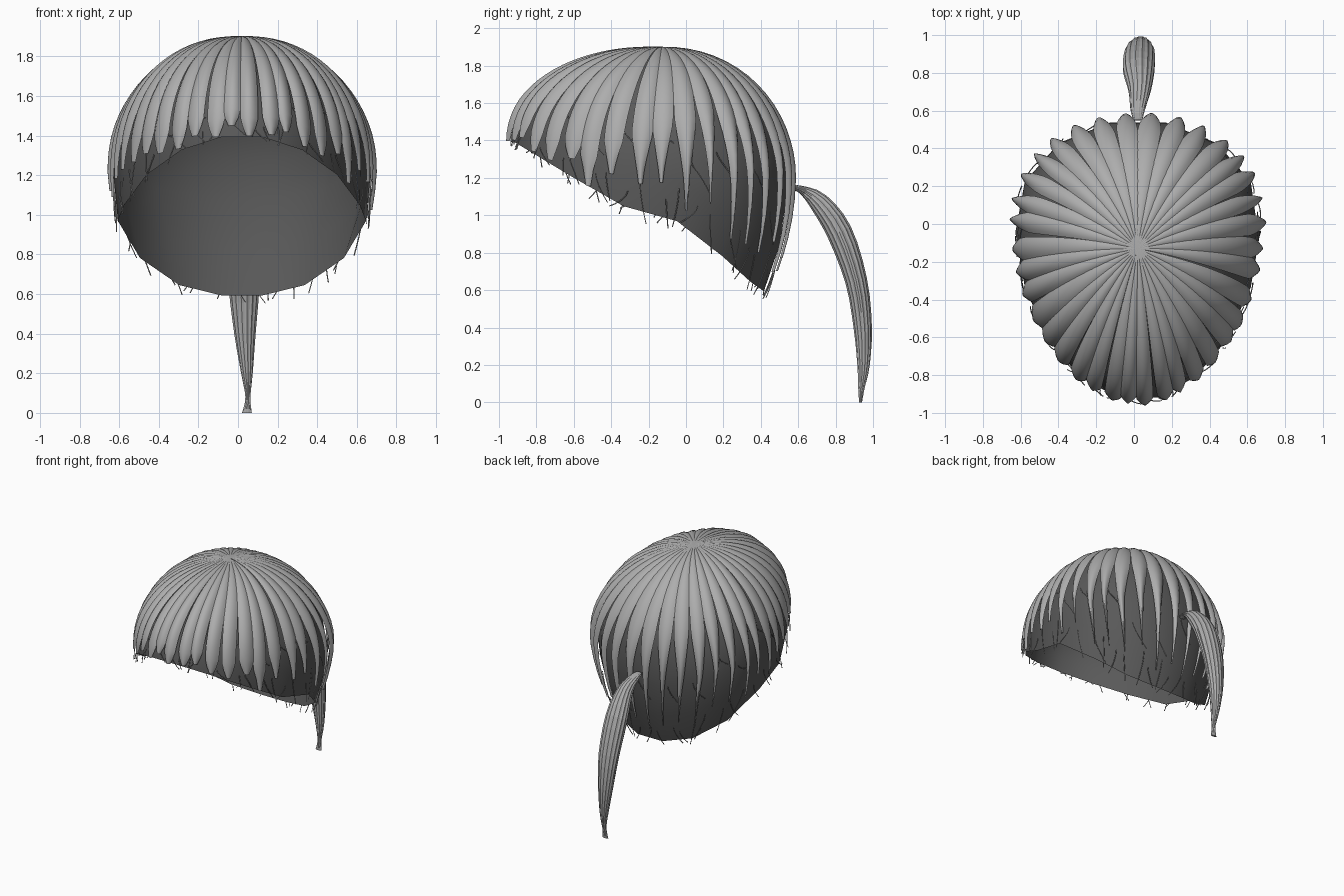
import bpy, bmesh, math, random
from mathutils import Vector

random.seed(4)
if "Cube" in bpy.data.objects:
    bpy.data.objects.remove(bpy.data.objects["Cube"], do_unlink=True)


def material(name, grey):
    m = bpy.data.materials.new(name)
    m.use_nodes = True
    m.diffuse_color = (grey, grey, grey, 1)
    bsdf = m.node_tree.nodes["Principled BSDF"]
    bsdf.inputs["Base Color"].default_value = (grey, grey, grey, 1)
    bsdf.inputs["Roughness"].default_value = 0.8
    return m


hair_grey = material("hair grey", 0.42)
cap_grey = material("dark cap grey", 0.1)


def scalp(phi, theta, k):
    """Point on the egg-shaped head; k scales it outward."""
    power = 0.96 + 0.055 * math.sin(phi)
    s = max(math.sin(theta), 0) ** power
    c = math.copysign(abs(math.cos(theta)) ** power, math.cos(theta))
    dy = 0.77 * k * s * math.sin(phi)
    egg = 0.2 if dy < 0 else 0.35 + 0.5 * min(c, 0)
    x = 0.02 + 0.65 * k * s * math.cos(phi) * (1 + egg * dy)
    y = -0.19 + dy + 0.06 * max(c, 0) ** 2
    waist = 1.2 + 0.15 * max(0, -math.sin(phi)) ** 2
    height = (1.2 + 0.712 * k - waist) if c > 0 else 1.1
    return Vector((x, y, waist + height * c))


def rim_angle(phi):
    """Angle at which the slanted rim, raised over the ears, cuts the head."""
    lo, hi = 0.5, 3.0
    for _ in range(30):
        mid = (lo + hi) / 2
        p = scalp(phi, mid, 0.97)
        rim = 1.41 - 0.6 * (p.y + 0.95) + 0.11 * math.exp(-((p.y - 0.02) / 0.22) ** 2)
        if p.z > rim:
            lo = mid
        else:
            hi = mid
    return lo


def grid_mesh(name, rows, mat, closed=False, caps=False):
    """Skin a list of equal-length point rows."""
    bm = bmesh.new()
    vs = [[bm.verts.new(p) for p in row] for row in rows]
    n = len(rows[0])
    for a, b in zip(vs, vs[1:]):
        for j in range(n if closed else n - 1):
            q = (j + 1) % n
            bm.faces.new((a[j], b[j], b[q], a[q]))
    if caps:
        bm.faces.new(vs[0])
        bm.faces.new(vs[-1][::-1])
    bmesh.ops.remove_doubles(bm, verts=bm.verts, dist=0.0005)
    if caps:
        bmesh.ops.recalc_face_normals(bm, faces=bm.faces)
    me = bpy.data.meshes.new(name)
    bm.to_mesh(me)
    bm.free()
    me.materials.append(mat)
    ob = bpy.data.objects.new(name, me)
    bpy.context.collection.objects.link(ob)
    for p in me.polygons:
        p.use_smooth = not caps
    return ob


# Open cap under the hair, with a coarse polygonal rim
SIDES, RINGS = 16, 9
phis = [2 * math.pi * (j + 0.5) / SIDES for j in range(SIDES)]
grid_mesh("cap", [[scalp(f, rim_angle(f) * i / RINGS, 0.968) for f in phis]
                  for i in range(RINGS + 1)], cap_grey, closed=True)

# Rounded locks fanning out from the crown: blunt in front, pointed behind
LOCKS, STEPS, ACROSS = 36, 20, 6
for n in range(LOCKS):
    phi = 2 * math.pi * (n + 0.5) / LOCKS + random.uniform(-0.02, 0.02)
    front = min(1, max(0, 0.45 - math.sin(phi)))
    end = rim_angle(phi) * (random.uniform(0.88, 0.96) + 0.05 * front)
    half = math.pi / LOCKS * random.uniform(0.95, 1.1)
    bulge = random.uniform(0.03, 0.045)
    narrowing = random.uniform(0.5, 0.85) - 0.35 * front
    point = 0.45 - 0.33 * front
    rows = []
    for i in range(STEPS + 1):
        t = i / STEPS
        width = (1.15 - narrowing * t * t) * min(1, (1 - t) / point + 0.05 + 0.3 * front)
        row = []
        for j in range(ACROSS + 1):
            u = 2 * j / ACROSS - 1
            lift = bulge * (1 - u * u) * min(1, 1.3 * t) * (1 - 0.5 * t ** 4)
            row.append(scalp(phi + u * half * width, end * t, 0.985 + lift))
        rows.append(row)
    grid_mesh(f"hair_lock_{n + 1}", rows, hair_grey)

# Ponytail: y, z, x centre, half width, half thickness
stations = [(0.55, 1.15, 0.02, 0.025, 0.012), (0.61, 1.14, 0.02, 0.04, 0.02),
            (0.71, 1.07, 0.03, 0.06, 0.055), (0.82, 0.91, 0.025, 0.085, 0.07),
            (0.91, 0.65, 0.03, 0.08, 0.06), (0.945, 0.4, 0.035, 0.055, 0.05),
            (0.949, 0.2, 0.045, 0.03, 0.034), (0.938, 0.08, 0.05, 0.013, 0.018),
            (0.933, 0.0, 0.045, 0.025, 0.008)]


def smooth_station(t):
    """Catmull-Rom blend along the stations."""
    i = min(int(t), len(stations) - 2)
    f = t - i
    a, b, c, d = (stations[min(max(i + o, 0), len(stations) - 1)] for o in (-1, 0, 1, 2))
    return [q + 0.5 * f * (r - p + f * (2 * p - 5 * q + 4 * r - s + f * (3 * (q - r) + s - p)))
            for p, q, r, s in zip(a, b, c, d)]


rows, FLUTES = [], 32
for i in range(25):
    t = i / 24 * (len(stations) - 1)
    y, z, x, w, h = smooth_station(t)
    before, after = smooth_station(max(t - 0.1, 0)), smooth_station(min(t + 0.1, len(stations) - 1))
    along = Vector((0, after[0] - before[0], after[1] - before[1])).normalized()
    out = Vector((0, -along.z, along.y))
    ring = []
    for j in range(FLUTES):
        a = 2 * math.pi * j / FLUTES
        r = 1 if j % 2 else 0.93
        ring.append(Vector((x + w * r * math.cos(a), y, z)) + out * (h * r * math.sin(a)))
    rows.append(ring)
for p in rows[-1]:
    p.z = 0
grid_mesh("ponytail", rows, hair_grey, closed=True, caps=True)

# Fine loose strands: slanting across the cap, or curling past the rim
curve = bpy.data.curves.new("loose_strands", "CURVE")
curve.dimensions = "3D"
curve.bevel_depth = 0.003
curve.bevel_resolution = 0
curve.materials.append(hair_grey)
STRANDS = 72
for n in range(STRANDS):
    phi = 2 * math.pi * n / STRANDS + random.uniform(-0.04, 0.04)
    at_rim = n % 3 > 0
    if at_rim:
        start, stop = random.uniform(0.9, 0.96), random.uniform(1.0, 1.03)
        drift = random.uniform(-0.14, 0.14)
    else:
        start = random.uniform(0.65, 0.85)
        stop, drift = start + 0.07, 0.14
    points = []
    for i in range(6):
        f = phi + drift * (i / 5) ** 1.5
        t = start + (stop - start) * i / 5
        points.append(scalp(f, rim_angle(f) * t, 0.975 + 0.02 * i / 5 * at_rim))
    spline = curve.splines.new("POLY")
    spline.points.add(len(points) - 1)
    for sp, p in zip(spline.points, points):
        sp.co = (*p, 1)
strands = bpy.data.objects.new("loose_strands", curve)
bpy.context.collection.objects.link(strands)
